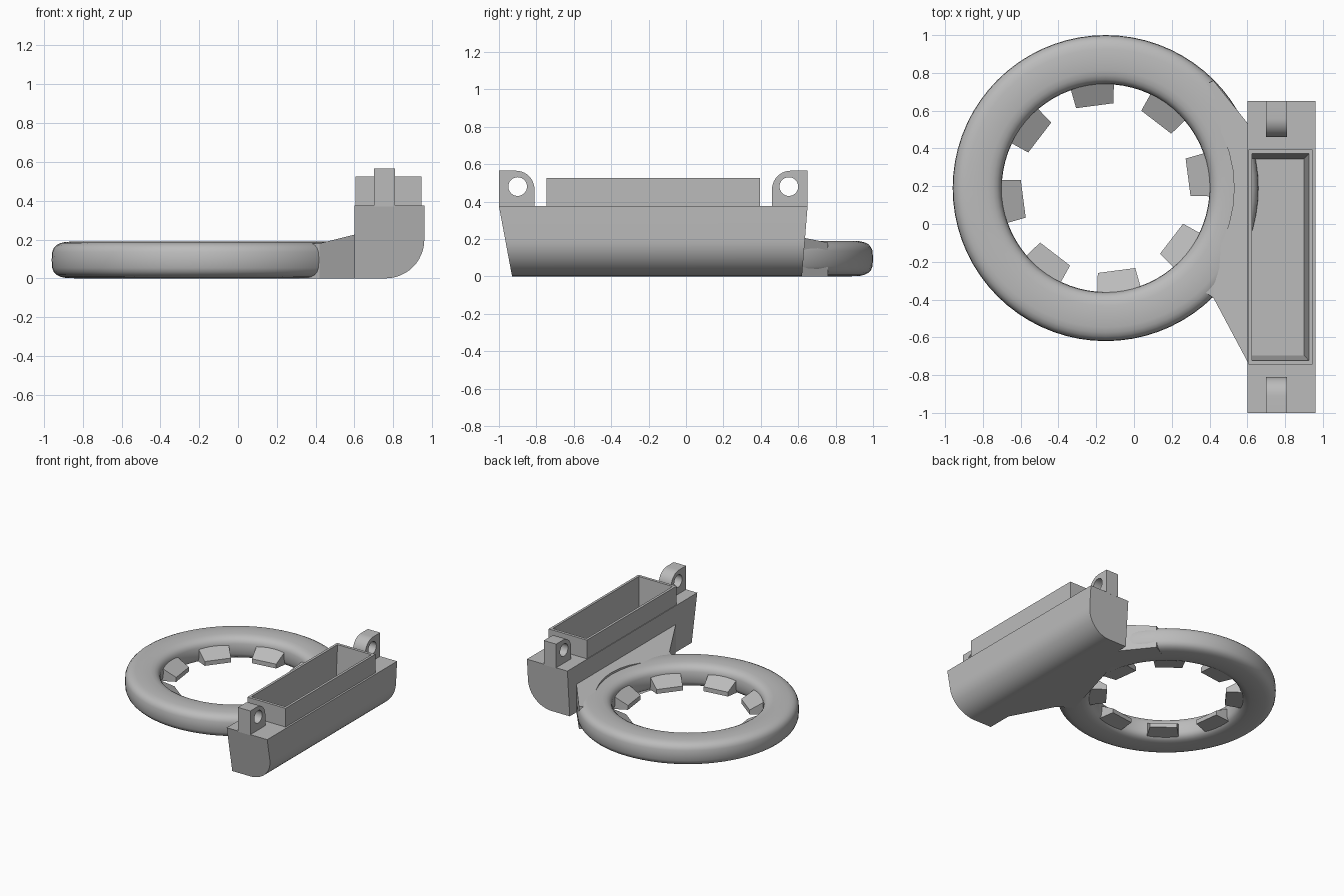
import bpy, bmesh, math
from mathutils import Matrix, Vector

cube = bpy.data.objects.get("Cube")
if cube:
    bpy.data.objects.remove(cube, do_unlink=True)

grey = bpy.data.materials.new("plain grey")
grey.use_nodes = True
grey.diffuse_color = (0.5, 0.5, 0.5, 1)
grey.node_tree.nodes["Principled BSDF"].inputs["Base Color"].default_value = (0.5, 0.5, 0.5, 1)

CX, CY = -0.15, 0.19      # ring centre
MID_Y = -0.175            # middle of the housing


def make(name, bm, smooth=False):
    bmesh.ops.recalc_face_normals(bm, faces=bm.faces)
    mesh = bpy.data.meshes.new(name)
    bm.to_mesh(mesh)
    bm.free()
    mesh.materials.append(grey)
    ob = bpy.data.objects.new(name, mesh)
    bpy.context.collection.objects.link(ob)
    if smooth:
        activate(ob)
        bpy.ops.object.shade_smooth_by_angle(angle=math.radians(35))
    return ob


def activate(ob):
    bpy.ops.object.select_all(action='DESELECT')
    ob.select_set(True)
    bpy.context.view_layer.objects.active = ob


def loft(bm, start, end):
    """Solid between two matching outlines."""
    a = [bm.verts.new(p) for p in start]
    b = [bm.verts.new(p) for p in end]
    bm.faces.new(a)
    bm.faces.new(b[::-1])
    for i in range(len(a)):
        j = (i + 1) % len(a)
        bm.faces.new((a[i], a[j], b[j], b[i]))


def rect(x0, x1, y0, y1, z):
    return [(x0, y0, z), (x1, y0, z), (x1, y1, z), (x0, y1, z)]


def cut(ob, cutter):
    activate(ob)
    mod = ob.modifiers.new("cut", 'BOOLEAN')
    mod.operation = 'DIFFERENCE'
    mod.solver = 'EXACT'
    mod.object = cutter
    bpy.ops.object.modifier_apply(modifier=mod.name)


# Ring: rounded section swept round the centre
def section(t):
    c, s = math.cos(t), math.sin(t)
    p = 0.62
    return (0.68 + 0.13 * math.copysign(abs(c) ** p, c),
            0.095 + 0.095 * math.copysign(abs(s) ** p, s))


bm = bmesh.new()
N, M = 72, 24
rows = []
for i in range(N):
    a = math.tau * i / N
    rows.append([bm.verts.new((CX + r * math.cos(a), CY + r * math.sin(a), z))
                 for r, z in (section(math.tau * k / M) for k in range(M))])
for i in range(N):
    for k in range(M):
        n, m = (i + 1) % N, (k + 1) % M
        bm.faces.new((rows[i][k], rows[n][k], rows[n][m], rows[i][m]))
make("ring", bm, True)

# Inner teeth: eight wedges sloping down to the hole
bm = bmesh.new()
for k in range(8):
    turn = Matrix.Translation((CX, CY, 0)) @ Matrix.Rotation(math.radians(7.5 + 45 * k), 4, 'Z')
    sides = []
    for s in (-1, 1):
        pts = [(0.61, 0.125, 0.16), (0.44, 0.1, 0.07), (0.44, 0.1, 0.035), (0.61, 0.125, 0.02)]
        sides.append([turn @ Vector((x, s * w, z)) for x, w, z in pts])
    loft(bm, *sides)
make("grip_teeth", bm)

# Web joining the ring to the housing
bm = bmesh.new()
outline = [(0.42, -0.39), (0.62, -0.765), (0.62, 0.51), (0.42, 0.76)]
for deg in range(48, -49, -8):
    a = math.radians(deg)
    outline.append((CX + 0.68 * math.cos(a), CY + 0.68 * math.sin(a)))
loft(bm, [(x, y, 0) for x, y in outline],
     [(x, y, 0.18 + 0.045 * max(0, (x - 0.42) / 0.18)) for x, y in outline])
bmesh.ops.triangulate(bm, faces=bm.faces)
make("web", bm)

# Housing: rounded lower outer edge, ends leaning outward
profile = [(0.6, 0.375), (0.6, 0)]
for i in range(13):
    a = math.pi / 2 * i / 12
    profile.append((0.76 + 0.2 * math.sin(a), 0.2 - 0.2 * math.cos(a)))
profile.append((0.96, 0.375))
bm = bmesh.new()
loft(bm, [(x, -0.93 - 0.07 * z / 0.375, z) for x, z in profile],
     [(x, 0.62 + 0.03 * z / 0.375, z) for x, z in profile])
housing = make("housing", bm)

# Raised rim around the opening
bm = bmesh.new()
loft(bm, rect(0.605, 0.945, -0.745, 0.395, 0.375), rect(0.605, 0.945, -0.745, 0.395, 0.525))
rim = make("rim", bm)

# Tapered cavity cut through both
bm = bmesh.new()
loft(bm, rect(0.625, 0.9, -0.695, 0.345, 0.12), rect(0.625, 0.93, -0.727, 0.377, 0.6))
cavity = make("cavity_cutter", bm)
cut(housing, cavity)
cut(rim, cavity)
bpy.data.objects.remove(cavity, do_unlink=True)
activate(housing)
bpy.ops.object.shade_smooth_by_angle(angle=math.radians(30))

# Hinge lugs: one inner top corner rounded, with a pin hole
for name, s in (("front_lug", -1), ("back_lug", 1)):
    shape = [(0.825, 0.37), (0.825, 0.565)]
    for i in range(11):
        a = math.pi / 2 * i / 10
        shape.append((0.735 - 0.1 * math.sin(a), 0.465 + 0.1 * math.cos(a)))
    shape.append((0.635, 0.37))
    bm = bmesh.new()
    loft(bm, *[[(x, MID_Y + s * y, z) for y, z in shape] for x in (0.7, 0.81)])
    lug = make(name, bm)
    bm = bmesh.new()
    bmesh.ops.create_cone(bm, cap_ends=True, segments=32, radius1=0.05, radius2=0.05, depth=0.4,
                          matrix=Matrix.Translation((0.755, MID_Y + s * 0.725, 0.48))
                          @ Matrix.Rotation(math.pi / 2, 4, 'Y'))
    pin = make("pin_cutter", bm)
    cut(lug, pin)
    bpy.data.objects.remove(pin, do_unlink=True)
    activate(lug)
    bpy.ops.object.shade_smooth_by_angle(angle=math.radians(30))
